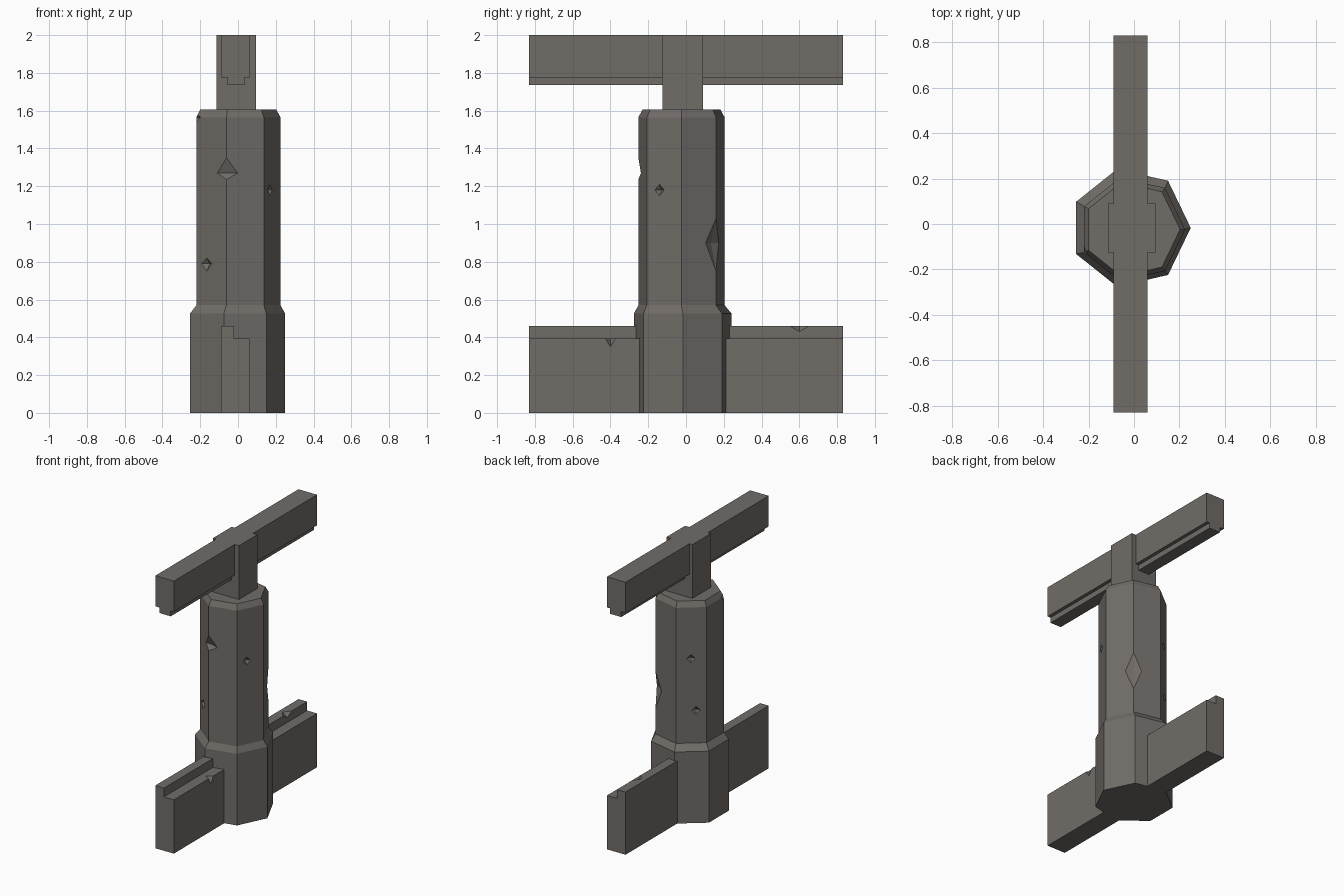
import bpy, bmesh, math
from mathutils import Vector

if "Cube" in bpy.data.objects:
    bpy.data.objects.remove(bpy.data.objects["Cube"])

stone = bpy.data.materials.new("grey_stone")
stone.diffuse_color = (0.165, 0.150, 0.137, 1)
stone.use_nodes = True
stone.node_tree.nodes["Principled BSDF"].inputs["Base Color"].default_value = stone.diffuse_color


def finish(bm, name):
    bmesh.ops.recalc_face_normals(bm, faces=bm.faces)
    me = bpy.data.meshes.new(name)
    bm.to_mesh(me)
    bm.free()
    me.materials.append(stone)
    ob = bpy.data.objects.new(name, me)
    bpy.context.collection.objects.link(ob)
    return ob


def column(name, rings, sides=7):
    """Stack of polygon rings: (z, radius, centre x, centre y)."""
    bm = bmesh.new()
    loops = []
    for z, r, cx, cy in rings:
        loops.append([bm.verts.new((cx + r * math.cos(2 * math.pi * i / sides),
                                    cy + r * math.sin(2 * math.pi * i / sides), z))
                      for i in range(sides)])
    for a, b in zip(loops, loops[1:]):
        for i in range(sides):
            j = (i + 1) % sides
            bm.faces.new((a[i], a[j], b[j], b[i]))
    bm.faces.new(loops[0][::-1])
    bm.faces.new(loops[-1])
    return finish(bm, name)


def beam(name, profile, y0, y1):
    """Extrude an x-z profile along y."""
    bm = bmesh.new()
    face = bm.faces.new([bm.verts.new((x, y0, z)) for x, z in profile])
    ext = bmesh.ops.extrude_face_region(bm, geom=[face])
    bmesh.ops.translate(bm, vec=(0, y1 - y0, 0),
                        verts=[v for v in ext["geom"] if isinstance(v, bmesh.types.BMVert)])
    return finish(bm, name)


def chip(target, pos, angle, w, up, down, depth):
    """Cut a pyramid-shaped chip into a surface facing the given angle."""
    a = math.radians(angle)
    n, t = Vector((math.cos(a), math.sin(a), 0)), Vector((-math.sin(a), math.cos(a), 0))
    p, z = Vector(pos), Vector((0, 0, 1))
    bm = bmesh.new()
    ring = [bm.verts.new(p + d) for d in (t * w, z * up, -t * w, -z * down)]
    for tip in (bm.verts.new(p + n * 0.1), bm.verts.new(p - n * depth)):
        for i in range(4):
            bm.faces.new((ring[i], ring[(i + 1) % 4], tip))
    cutter = finish(bm, "chip_cutter")
    cutter.hide_render = True
    mod = target.modifiers.new("chip", "BOOLEAN")
    mod.operation, mod.solver, mod.object = "DIFFERENCE", "EXACT", cutter
    bpy.context.view_layer.update()
    dg = bpy.context.evaluated_depsgraph_get()
    me = bpy.data.meshes.new_from_object(target.evaluated_get(dg))
    target.modifiers.clear()
    target.data = me
    bpy.data.objects.remove(cutter)


# Seven-sided column with a thicker foot and bevelled shoulders
col = column("stone_column", [
    (0, 0.2656, -0.0156, -0.017), (0.525, 0.2656, -0.0156, -0.017),
    (0.57, 0.234, -0.009, -0.024), (1.565, 0.234, -0.009, -0.024),
    (1.605, 0.212, -0.009, -0.024)])

# Square post on top of the column
beam("top_post", [(-0.115, 1.59), (0.095, 1.59), (0.095, 2), (-0.115, 2)], -0.125, 0.09)

# Upper rail with a narrow tongue underneath
beam("upper_rail", [(-0.09, 2), (-0.09, 1.775), (-0.055, 1.775), (-0.055, 1.735),
                    (0.035, 1.735), (0.035, 1.775), (0.06, 1.775), (0.06, 2)], -0.83, 0.83)

# Lower wall with a raised lip on its left half
wall = beam("lower_wall", [(-0.09, 0), (0.06, 0), (0.06, 0.395),
                           (-0.02, 0.395), (-0.02, 0.46), (-0.09, 0.46)], -0.83, 0.83)

# Chips on column edges and faces: position, facing, half width, up, down, depth
for c in [((-0.061, -0.252, 1.27), 257.1, 0.25, 0.08, 0.035, 0.034),
          ((0.137, 0.159, 0.90), 51.4, 0.25, 0.13, 0.15, 0.034),
          ((0.169, -0.14, 1.18), 334.3, 0.028, 0.03, 0.03, 0.025),
          ((-0.165, -0.169, 0.79), 231.4, 0.035, 0.03, 0.04, 0.025),
          ((-0.140, 0.142, 1.19), 128.6, 0.03, 0.03, 0.03, 0.025),
          ((-0.167, 0.121, 0.81), 128.6, 0.03, 0.03, 0.03, 0.025),
          ((-0.220, -0.125, 1.565), 205.7, 0.06, 0.02, 0.02, 0.02)]:
    chip(col, *c)

# Chips on the lower wall edges
chip(wall, (0.06, -0.4, 0.395), 0, 0.028, 0.03, 0.045, 0.04)
chip(wall, (-0.02, 0.6, 0.46), 0, 0.05, 0.03, 0.03, 0.04)
